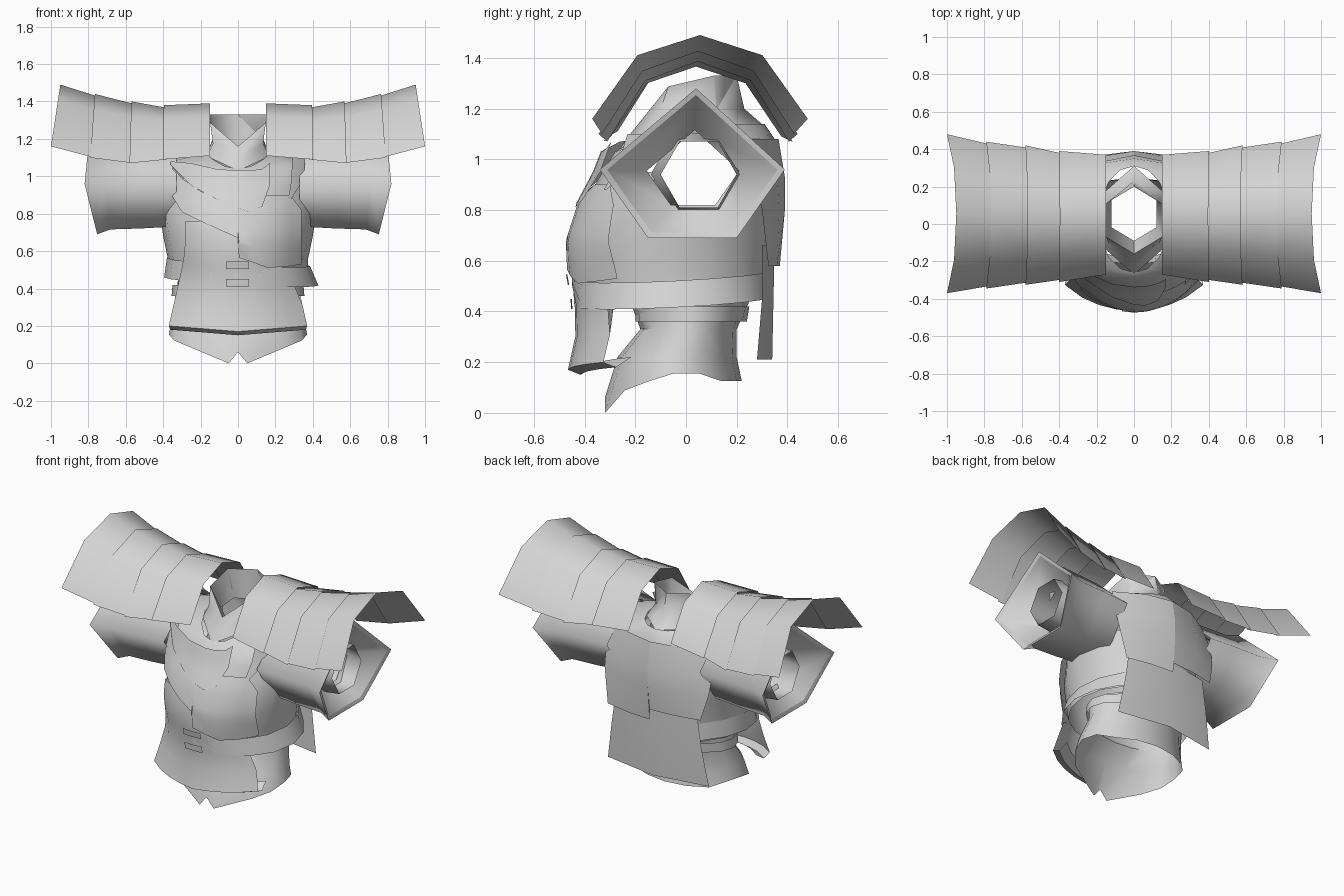
import bpy, math

cube = bpy.data.objects.get("Cube")
if cube:
    bpy.data.objects.remove(cube, do_unlink=True)

GREY = (0.66, 0.66, 0.66, 1)
mat = bpy.data.materials.new("plain grey")
mat.use_nodes = True
mat.diffuse_color = GREY
shader = mat.node_tree.nodes["Principled BSDF"]
shader.inputs["Base Color"].default_value = GREY
shader.inputs["Roughness"].default_value = 0.8


def loft(name, rows, closed=True, mirror=False, keep=None, angle=42):
    """Skin a list of equally long point rows into one sheet."""
    n = len(rows[0])
    verts = [p for row in rows for p in row]
    faces = []
    for r in range(len(rows) - 1):
        for i in range(n if closed else n - 1):
            j = (i + 1) % n
            f = (r * n + i, r * n + j, (r + 1) * n + j, (r + 1) * n + i)
            mid = [sum(verts[k][a] for k in f) / 4 for a in range(3)]
            if keep is None or keep(*mid):
                faces.append(f)
    mesh = bpy.data.meshes.new(name)
    mesh.from_pydata(verts, [], faces)
    mesh.materials.append(mat)
    obj = bpy.data.objects.new(name, mesh)
    bpy.context.collection.objects.link(obj)
    bpy.ops.object.select_all(action='DESELECT')
    obj.select_set(True)
    bpy.context.view_layer.objects.active = obj
    bpy.ops.object.mode_set(mode='EDIT')
    bpy.ops.mesh.select_all(action='SELECT')
    bpy.ops.mesh.normals_make_consistent(inside=False)
    bpy.ops.object.mode_set(mode='OBJECT')
    bpy.ops.object.shade_smooth_by_angle(angle=math.radians(angle))
    if mirror:
        mod = obj.modifiers.new("Mirror", 'MIRROR')
        mod.use_mirror_merge = False
    return obj


def ring(z, rx, front, back, dip=0, n=16, phase=0):
    """Oval ring whose front may dip."""
    pts = []
    for i in range(n):
        a = math.tau * (i + phase) / n
        s = math.sin(a)
        pts.append((rx * math.cos(a), (front + back) / 2 + (back - front) / 2 * s,
                    z - dip * max(0, -s) ** 2))
    return pts


# Body outline: height, half width, front, back
BODY = [(0.15, .50, -.45, .34), (0.33, .43, -.41, .33), (0.45, .37, -.42, .33),
        (0.56, .375, -.44, .34), (0.68, .40, -.445, .355), (0.82, .42, -.40, .37),
        (0.95, .42, -.33, .37), (1.08, .41, -.28, .35)]


def body(z):
    z = min(max(z, BODY[0][0]), BODY[-1][0])
    for a, b in zip(BODY, BODY[1:]):
        if z <= b[0]:
            t = (z - a[0]) / (b[0] - a[0])
            return [p + (q - p) * t for p, q in zip(a[1:], b[1:])]


def drape(name, grid, off):
    """Lay a grid of (x, z) points on the front of the body."""
    rows = []
    for line in grid:
        row = []
        for x, z in line:
            rx, f, b = body(z)
            t = max(-.99, min(.99, x / (rx + off)))
            row.append((x, (f + b) / 2 - ((b - f) / 2 + off) * math.sqrt(1 - t * t), z))
        rows.append(row)
    return loft(name, rows, closed=False)


def across(rows, n=8):
    """Rows of (z, left, right, centre drop)."""
    return [[(l + (r - l) * i / n, z - d * (1 - abs(2 * i / n - 1)))
             for i in range(n + 1)] for z, l, r, d in rows]


def down(cols, n=8):
    """Columns of (x, top, bottom)."""
    return [[(x, t + (b - t) * i / n) for i in range(n + 1)] for x, t, b in cols]


# Torso with open arm holes and open neck
rows = [ring(*b) for b in BODY[2:-1]]
rows += [ring(*BODY[-1], .05), ring(1.14, .19, -.26, .31, .10)]
loft("torso", rows, keep=lambda x, y, z: not (abs(x) > .3 and y > -.17 and .8 < z < 1.07))

# Six-sided collar: pointed low front, tall back, folded to the inside
loft("collar", [ring(z, rx, f, b, dip, 6, .5) for z, rx, f, b, dip in (
    (1.13, .19, -.27, .31, .10), (1.20, .155, -.22, .23, .10),
    (1.33, .172, -.16, .20, .17), (1.14, .14, -.09, .20, .05))], angle=65)

# Skirt with swept hem and a notch in front
hem = []
for x, y, z in ring(.155, .37, -.32, .22):
    if y < -.25 and .1 < abs(x) < .2:
        x, y = math.copysign(.05, x), y - .02
    if y < -.06:
        z = max(0, abs(x) - .05) * .42 + (.06 if abs(x) < .01 else 0)
    elif y > .1:
        z -= .03
    hem.append((x, y, z))
loft("skirt", [ring(.44, .32, -.22, .25), ring(.33, .33, -.18, .20),
               ring(.22, .355, -.27, .20), hem])
loft("lower_belt", [ring(.42, .35, -.20, .25), ring(.36, .355, -.20, .24)])

# Waist sash, tilted lower at the left hip and toward the front
sash = []
for z, left, right, f in ((.545, .385, .38, -.447), (.44, .43, .395, -.44)):
    sash.append([(x * (left if x > 0 else right), y, z - .022 * x + .05 * y)
                 for x, y, z in ring(z, 1, f, .345)])
loft("waist_sash", sash)

# Wrapped front cloth and neck yoke
drape("wrapped_lapel", down([(-.35, 1.05, .89), (-.3, .99, .81), (-.2, .92, .76), (-.1, .88, .715),
                             (0, .84, .67), (.005, .84, .565), (.08, .86, .54), (.16, .9, .51),
                             (.22, .9, .515), (.28, .9, .52), (.34, .82, .53)]), .029)
drape("front_yoke", down([(-.36, 1.08, 1.06), (-.25, 1.07, .95), (-.12, 1.04, .88), (0, 1.03, .83),
                          (.06, 1.03, .81), (.13, 1.04, .84), (.17, 1.07, .95)]), .037)
drape("shoulder_strap", across([(1.10, .29, .36, 0), (.98, .285, .35, 0), (.88, .27, .285, 0)], 2), .035)

# Hanging front panel with its hem folded under
front = drape("front_panel", across([(.76, -.28, -.1, 0), (.67, -.28, 0, 0), (.57, -.29, .01, 0),
                                     (.51, -.30, .16, 0), (.42, -.32, .30, 0),
                                     (.31, -.345, .345, .01), (.20, -.37, .37, .03)]), .02)
edge = [v.co.copy() for v in front.data.vertices][-9:]
loft("front_panel_fold", [edge, [(p.x * .98, p.y + .05, p.z - .02) for p in edge],
                          [(p.x * .95, p.y + .11, p.z + .02) for p in edge]], closed=False)
for k, z in enumerate((.525, .43)):
    drape("buckle_tab_%d" % (k + 1), across([(z + .02, -.065, .06, 0), (z - .02, -.065, .06, 0)], 2), .036)

# Back yoke with a stepped lower edge, over a stiff, nearly flat back panel
yoke = []
for z, w, m, e, step in ((1.08, .36, .365, .22, 0), (.93, .38, .39, .27, 0),
                         (.80, .37, .39, .30, 0), (.645, .33, .37, .325, .065)):
    yoke.append([(w * t, m - (m - e) * t * t, z - (step if k > 2 else 0))
                 for k, t in enumerate((-1, -.5, 0, 0, .5, 1))])
loft("back_yoke", yoke, closed=False)
loft("back_panel", [[(-w, e, z), (0, m, z), (w, e, z)] for z, w, m, e in (
    (.66, .29, .35, .30), (.45, .32, .345, .30), (.21, .36, .34, .28))], closed=False)

# Wide five-sided sleeves with a funnel lining and a narrow inner tube
CUFF = [(.04, 1.28), (-.34, .96), (-.15, .69), (.20, .69), (.39, .96)]


def cuff(x, s, lean):
    return [(x + lean * (z - .96 if z < .96 else (.96 - z) * .4),
             .03 + (y - .03) * s, .95 + (z - .95) * s) for y, z in CUFF]


loft("sleeve", [cuff(.33, .84, 0), cuff(.52, .88, 0), cuff(.71, .90, .1), cuff(.82, 1, .25),
                cuff(.81, .92, .25)], mirror=True, angle=85)
wrist = [[(x, .05 + r * math.cos(math.tau * i / 6), .94 + r * math.sin(math.tau * i / 6)) for i in range(6)]
         for x, r in ((.74, .15), (.34, .19))]
loft("sleeve_inner_tube", wrist, mirror=True, angle=65)
loft("sleeve_lining", [cuff(.81, .92, .25), cuff(.62, .50, 0)], mirror=True, angle=85)

# Layered arched shoulder plates: x, front, back, crest height, rim height
PLATE = [(.15, -.27, .37, 1.39, 1.11), (.40, -.31, .39, 1.38, 1.09), (.58, -.325, .42, 1.40, 1.07),
         (.79, -.345, .44, 1.44, 1.10), (1.0, -.37, .48, 1.49, 1.16)]
ARCH = [(0, 0), (.21, .76), (.5, 1), (.79, .76), (1, 0)]


def arch(x, f, b, crest, rim, tuck=0):
    return [(x - .05 * x ** 3 * h, f + tuck + (b - f - 2 * tuck) * t, rim + (crest - rim - tuck) * h)
            for t, h in ARCH]


for k, (a, b) in enumerate(zip(PLATE, PLATE[1:])):
    tuck = .014 if k else 0
    inner = (a[0] - (.02 if k else 0),) + a[1:]
    loft("shoulder_plate_%d" % (k + 1), [arch(*inner, tuck), arch(*b)], closed=False, mirror=True)
